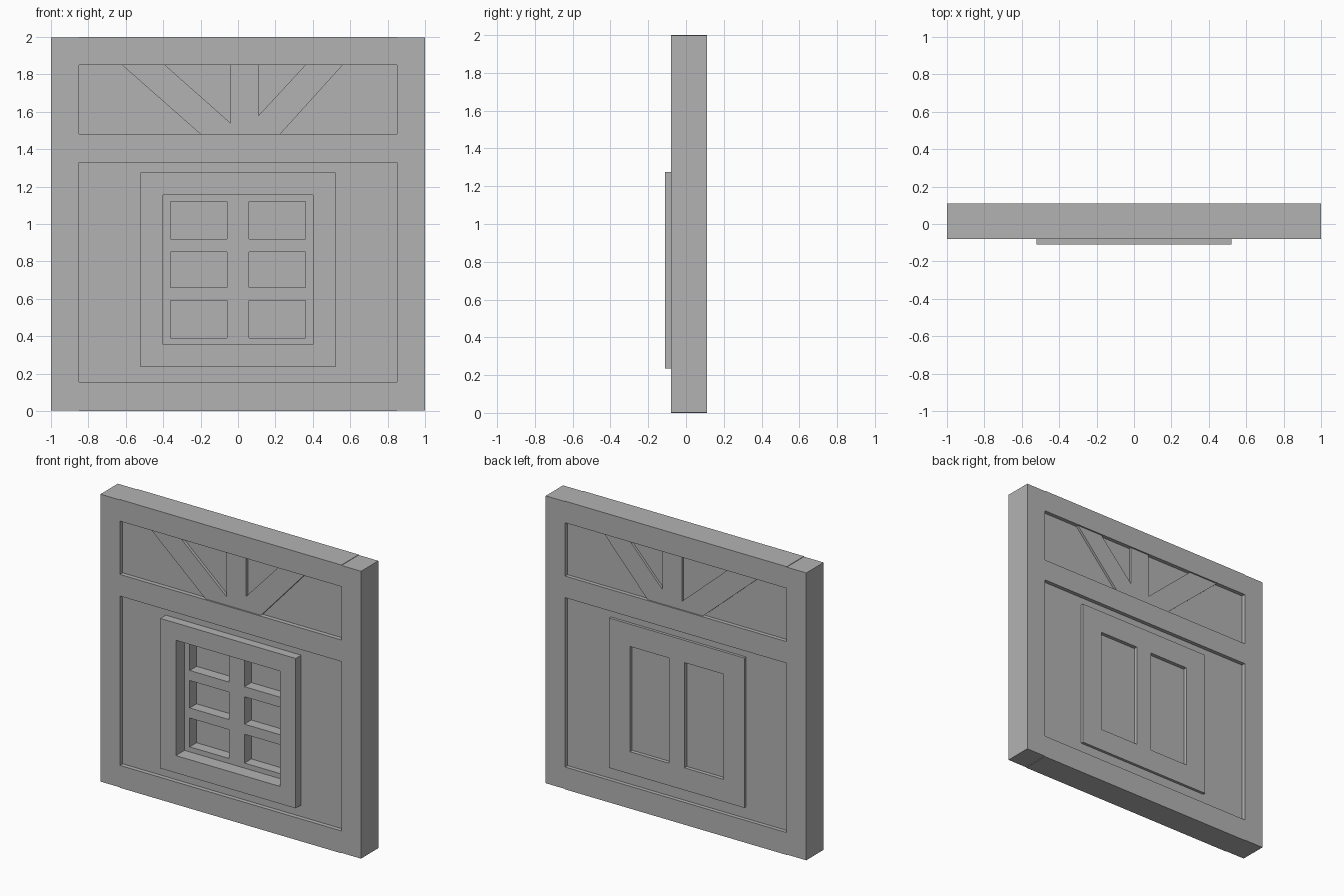
import bpy
import bmesh

default = bpy.data.objects.get("Cube")
if default:
    bpy.data.objects.remove(default, do_unlink=True)

grey = bpy.data.materials.new("plain grey")
grey.use_nodes = True
colour = (0.45, 0.45, 0.45, 1)
grey.diffuse_color = colour
grey.node_tree.nodes["Principled BSDF"].inputs["Base Color"].default_value = colour


def finish(name, bm):
    """Turn a bmesh into a flat-shaded grey object."""
    bmesh.ops.recalc_face_normals(bm, faces=bm.faces)
    mesh = bpy.data.meshes.new(name)
    bm.to_mesh(mesh)
    bm.free()
    mesh.materials.append(grey)
    ob = bpy.data.objects.new(name, mesh)
    bpy.context.collection.objects.link(ob)
    return ob


def prism(name, outline, y0, y1):
    """Extrude an x-z outline from y0 to y1."""
    bm = bmesh.new()
    face = bm.faces.new([bm.verts.new((x, y0, z)) for x, z in outline])
    moved = bmesh.ops.extrude_face_region(bm, geom=[face])["geom"]
    verts = [v for v in moved if isinstance(v, bmesh.types.BMVert)]
    bmesh.ops.translate(bm, verts=verts, vec=(0, y1 - y0, 0))
    if face.is_valid and len(bm.faces) < len(outline) + 2:
        bm.faces.new([v for v in face.verts])
    return finish(name, bm)


def rect(x0, x1, z0, z1):
    return [(x0, z0), (x1, z0), (x1, z1), (x0, z1)]


def ring(name, outer, inner, y0, y1):
    """Rectangular frame with a rectangular hole."""
    bm = bmesh.new()
    loops = [[bm.verts.new((x, y, z)) for x, z in pts]
             for pts, y in ((outer, y0), (outer, y1), (inner, y1), (inner, y0))]
    for a, b in zip(loops, loops[1:] + loops[:1]):
        for i in range(4):
            j = (i + 1) % 4
            bm.faces.new((a[i], a[j], b[j], b[i]))
    return finish(name, bm)


# Depths shared by the layers
FRONT, BACK = -0.08, 0.11
INFILL = (-0.05, 0.083)
SASH = (-0.015, 0.102)
GLASS = (0.06, 0.076)

# Timber frame: posts and cross beams
for side, x in (("right", -0.925), ("left", 0.925)):
    prism(side + "_post", rect(x - 0.075, x + 0.075, 0.003, 1.997), FRONT, BACK)
for name, z0, z1 in (("bottom_beam", 0, 0.155), ("middle_beam", 1.33, 1.48),
                     ("top_beam", 1.85, 2)):
    prism(name, rect(-0.85, 0.85, z0, z1), FRONT, BACK)

# Plaster infill, the lower one open behind the window
prism("upper_infill", rect(-0.85, 0.85, 1.48, 1.85), *INFILL)
ring("lower_infill", rect(-0.85, 0.85, 0.155, 1.33),
     rect(-0.52, 0.52, 0.235, 1.275), *INFILL)

# Fan of diagonal braces around a short post
prism("braces", [(-0.2, 1.48), (0.225, 1.48), (0.56, 1.85), (0.36, 1.85),
                 (0.11, 1.58), (0.11, 1.85), (-0.04, 1.85), (-0.04, 1.54),
                 (-0.39, 1.85), (-0.62, 1.85)], -0.07, 0.1)

# Window surround and sash
opening = rect(-0.4, 0.4, 0.355, 1.155)
ring("window_surround", rect(-0.52, 0.52, 0.235, 1.275), opening, -0.11, SASH[1])
ring("window_sash", opening, rect(-0.36, 0.36, 0.39, 1.12), *SASH)
prism("window_mullion", rect(-0.06, 0.06, 0.39, 1.12), *SASH)

# Glazing bars and panes, mirrored either side of the mullion
for side, x0, x1 in (("right", -0.36, -0.06), ("left", 0.06, 0.36)):
    for level, z0, z1 in (("lower", 0.59, 0.66), ("upper", 0.85, 0.92)):
        prism(f"{side}_{level}_bar", rect(x0, x1, z0, z1), SASH[0], GLASS[1])
    for level, z0, z1 in (("lower", 0.39, 0.59), ("middle", 0.66, 0.85),
                          ("upper", 0.92, 1.12)):
        prism(f"{side}_{level}_pane", rect(x0, x1, z0, z1), *GLASS)
